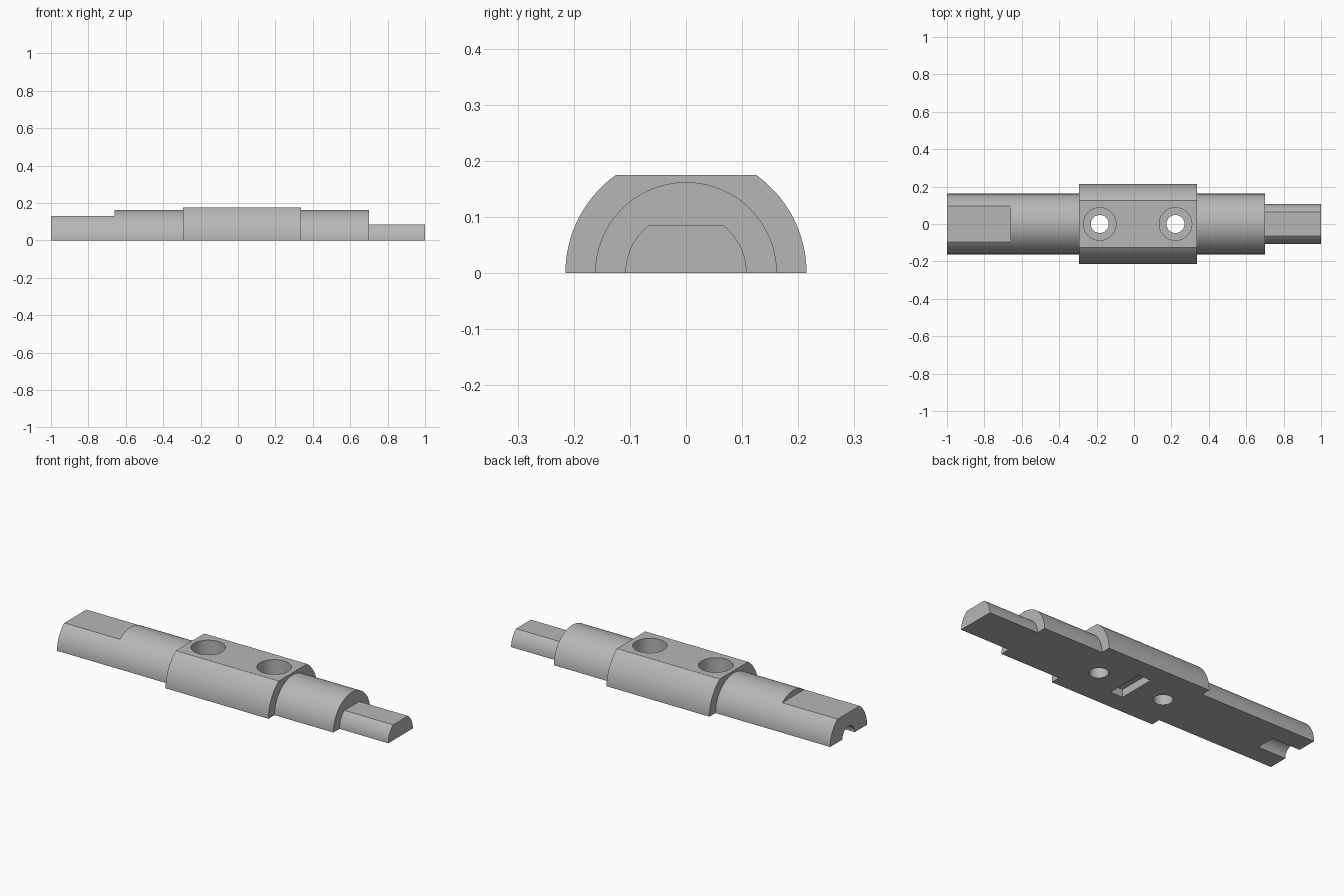
import bpy, bmesh, math
from mathutils import Matrix, Vector

if "Cube" in bpy.data.objects:
    bpy.data.objects.remove(bpy.data.objects["Cube"])

steel = bpy.data.materials.new("grey_steel")
steel.diffuse_color = (0.47, 0.47, 0.47, 1)
steel.use_nodes = True
steel.node_tree.nodes["Principled BSDF"].inputs["Base Color"].default_value = steel.diffuse_color


def finish(name, bm):
    bmesh.ops.recalc_face_normals(bm, faces=bm.faces[:])
    mesh = bpy.data.meshes.new(name)
    bm.to_mesh(mesh)
    bm.free()
    mesh.materials.append(steel)
    obj = bpy.data.objects.new(name, mesh)
    bpy.context.collection.objects.link(obj)
    return obj


def lathe(name, profile, matrix=Matrix(), seg=96):
    """Revolve (position, radius) steps about local z into a closed solid."""
    bm = bmesh.new()
    rings = []
    for h, r in profile:
        ring = []
        for i in range(seg):
            a = 2 * math.pi * (i + 0.5) / seg
            ring.append(bm.verts.new((r * math.cos(a), r * math.sin(a), h)))
        rings.append(ring)
    for lo, hi in zip(rings, rings[1:]):
        for i in range(seg):
            j = (i + 1) % seg
            bm.faces.new((lo[i], lo[j], hi[j], hi[i]))
    bm.faces.new(rings[0])
    bm.faces.new(rings[-1])
    bm.transform(matrix)
    return finish(name, bm)


def box(name, lo, hi):
    lo, hi = Vector(lo), Vector(hi)
    bm = bmesh.new()
    bmesh.ops.create_cube(bm, size=1)
    bm.transform(Matrix.Translation((lo + hi) / 2) @ Matrix.Diagonal((*(hi - lo), 1)))
    return finish(name, bm)


def combine(target, tool, operation="DIFFERENCE"):
    mod = target.modifiers.new("cut", "BOOLEAN")
    mod.operation, mod.object, mod.solver = operation, tool, "EXACT"
    bpy.context.view_layer.objects.active = target
    bpy.ops.object.modifier_apply(modifier=mod.name)
    bpy.data.objects.remove(tool)


along_x = Matrix.Rotation(math.pi / 2, 4, "Y")

# Round body: shaft, wide hub, shaft
shaft = lathe("half_shaft", [(-1, 0.162), (-0.295, 0.162), (-0.295, 0.215),
                             (0.338, 0.215), (0.338, 0.162), (0.70, 0.162)], along_x)

# Flats on the hub and the left end
combine(shaft, box("hub_flat", (-0.5, -0.4, 0.175), (0.5, 0.4, 0.5)))
combine(shaft, box("end_flat", (-1.2, -0.4, 0.13), (-0.66, 0.4, 0.5)))

# Narrow tip with its own flat
tip = lathe("tip", [(0.6, 0.108), (1, 0.108)], along_x)
combine(tip, box("tip_flat", (0.5, -0.4, 0.086), (1.2, 0.4, 0.5)))
combine(shaft, tip, "UNION")

# Half-round groove under the left end
combine(shaft, lathe("groove", [(-1.2, 0.054), (-0.83, 0.054)], along_x, 64))

# Counterbored screw holes
for x in (-0.183, 0.222):
    combine(shaft, lathe("screw_hole", [(-0.4, 0.048), (0.075, 0.048),
                                        (0.075, 0.087), (0.4, 0.087)],
                         Matrix.Translation((x, 0, 0)), 64))

# Split the body along its axis, then cut the key slot underneath
combine(shaft, box("lower_half", (-1.5, -0.5, -0.6), (1.5, 0.5, 0)))
combine(shaft, box("key_slot", (-0.017, -0.106, -0.1), (0.059, 0.106, 0.043)))

bpy.ops.object.select_all(action="DESELECT")
shaft.select_set(True)
bpy.context.view_layer.objects.active = shaft
bpy.ops.object.shade_smooth_by_angle(angle=math.radians(25))
